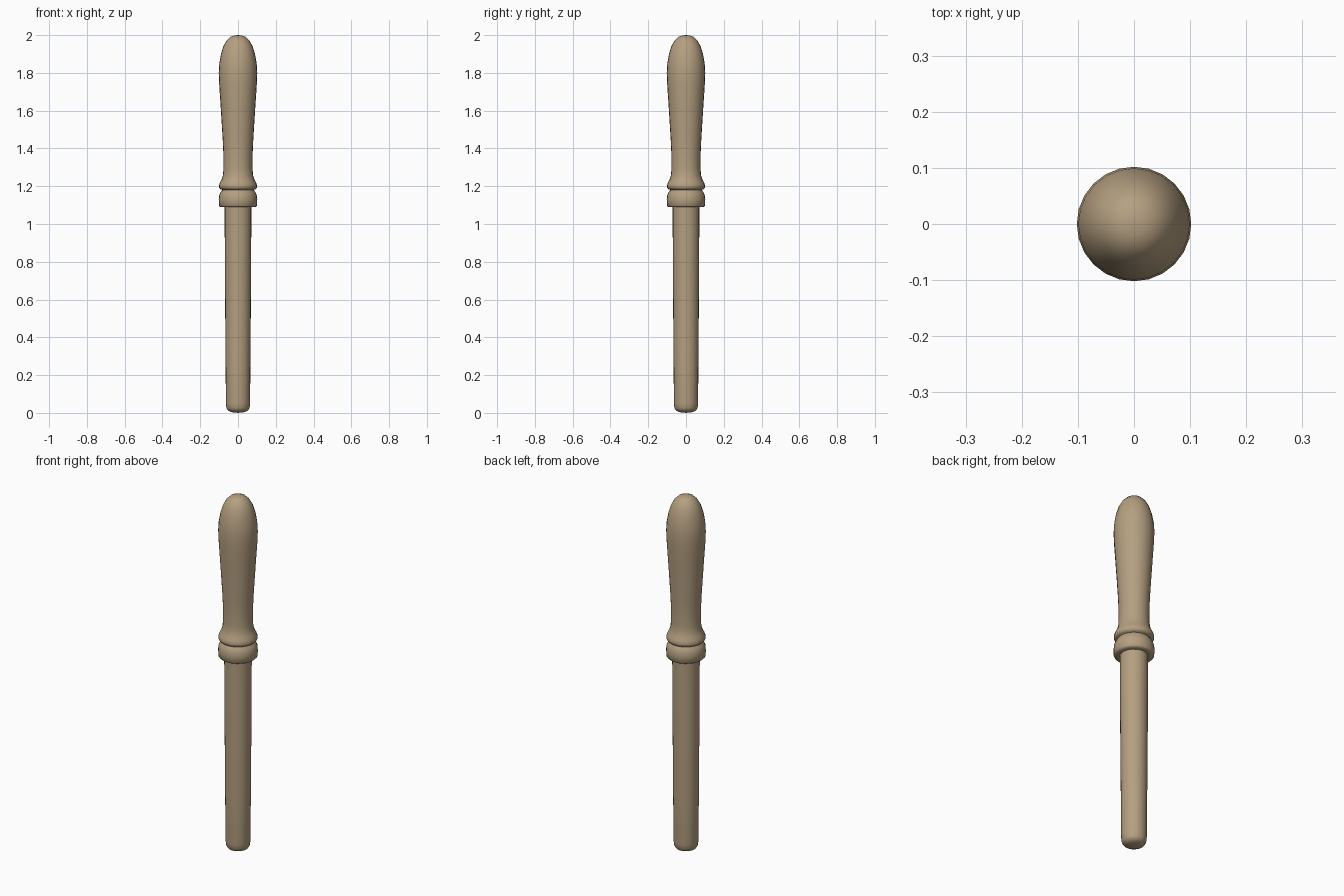
import bpy
import bmesh
import math
from mathutils import Matrix, Vector

SIDES = 24

if "Cube" in bpy.data.objects:
    bpy.data.objects.remove(bpy.data.objects["Cube"], do_unlink=True)

wood = bpy.data.materials.new("pale_wood")
wood.use_nodes = True
wood.diffuse_color = (0.46, 0.35, 0.22, 1)
wood.node_tree.nodes["Principled BSDF"].inputs["Base Color"].default_value = wood.diffuse_color


def lathe(name, profile):
    """Turn a (radius, height) profile around the z axis."""
    bm = bmesh.new()
    verts = [bm.verts.new((r, 0, z)) for r, z in profile]
    edges = [bm.edges.new(pair) for pair in zip(verts, verts[1:])]
    bmesh.ops.spin(bm, geom=verts + edges, cent=(0, 0, 0), axis=(0, 0, 1),
                   angle=math.tau, steps=SIDES, use_merge=True)
    bmesh.ops.remove_doubles(bm, verts=bm.verts, dist=0.0001)
    bmesh.ops.recalc_face_normals(bm, faces=bm.faces)
    mesh = bpy.data.meshes.new(name)
    bm.to_mesh(mesh)
    bm.free()
    mesh.materials.append(wood)
    obj = bpy.data.objects.new(name, mesh)
    bpy.context.collection.objects.link(obj)
    bpy.ops.object.select_all(action="DESELECT")
    obj.select_set(True)
    bpy.context.view_layer.objects.active = obj
    bpy.ops.object.shade_smooth_by_angle(angle=math.radians(50))
    return obj


# Slightly tapered shaft with a rounded foot
lathe("shaft", [(0, 0), (0.035, 0.004), (0.053, 0.012), (0.061, 0.025),
                (0.064, 0.05), (0.066, 0.3), (0.069, 0.7), (0.071, 1.1)])

# Collar with a flat underside and a rounded shoulder
lathe("collar", [(0.07, 1.09), (0.094, 1.09), (0.101, 1.097), (0.102, 1.13),
                 (0.1, 1.15), (0.094, 1.165), (0.085, 1.178), (0.08, 1.185)])

# Bead that flares into the neck, swelling grip and domed end
lathe("handle", [(0.08, 1.18), (0.093, 1.184), (0.1, 1.192), (0.101, 1.203),
                 (0.096, 1.218), (0.087, 1.235), (0.08, 1.257), (0.077, 1.29),
                 (0.077, 1.36), (0.08, 1.43), (0.086, 1.53), (0.093, 1.64),
                 (0.099, 1.73), (0.102, 1.8), (0.099, 1.85), (0.09, 1.9),
                 (0.077, 1.942), (0.06, 1.972), (0.04, 1.991), (0.02, 1.998),
                 (0, 2)])
